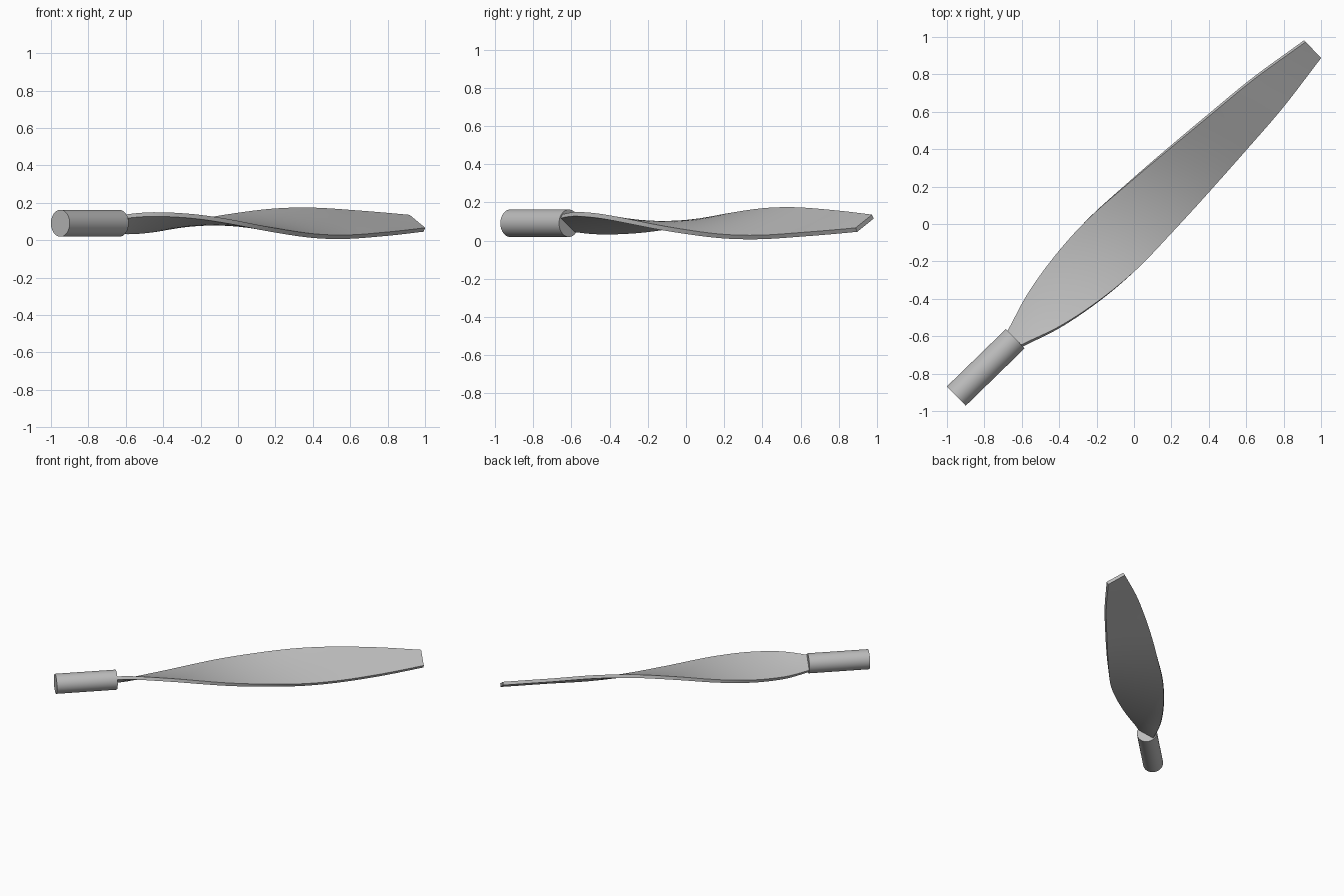
import bpy, bmesh, math
from mathutils import Vector, Matrix

cube = bpy.data.objects.get("Cube")
if cube:
    bpy.data.objects.remove(cube, do_unlink=True)

grey = bpy.data.materials.new("plain grey")
grey.use_nodes = True
colour = (0.5, 0.5, 0.5, 1)
grey.diffuse_color = colour
grey.node_tree.nodes["Principled BSDF"].inputs["Base Color"].default_value = colour

# Shared axis: shank end, blade root and blade tip lie on one line
START = Vector((-0.95, -0.92, 0.091))
TIP = Vector((0.955, 0.935, 0.091))
AXIS = (TIP - START).normalized()
SIDE = Vector((-AXIS.y, AXIS.x, 0))
UP = Vector((0, 0, 1))
LENGTH = (TIP - START).length
SHANK = 0.44
RADIUS = 0.072
THICKNESS = 0.024


def finish(name, bm, angle):
    bmesh.ops.recalc_face_normals(bm, faces=bm.faces)
    mesh = bpy.data.meshes.new(name)
    bm.to_mesh(mesh)
    bm.free()
    mesh.materials.append(grey)
    obj = bpy.data.objects.new(name, mesh)
    bpy.context.collection.objects.link(obj)
    bpy.ops.object.select_all(action="DESELECT")
    obj.select_set(True)
    bpy.context.view_layer.objects.active = obj
    bpy.ops.object.shade_smooth_by_angle(angle=math.radians(angle))
    return obj


def smooth_value(keys, column, x):
    """Cubic interpolation through the keyed stations."""
    i = 0
    while i < len(keys) - 2 and x > keys[i + 1][0]:
        i += 1

    def slope(k):
        a, b = keys[max(k - 1, 0)], keys[min(k + 1, len(keys) - 1)]
        return (b[column] - a[column]) / (b[0] - a[0])

    a, b = keys[i], keys[i + 1]
    h = b[0] - a[0]
    t = (x - a[0]) / h
    return ((2 * t**3 - 3 * t**2 + 1) * a[column] + (t**3 - 2 * t**2 + t) * h * slope(i)
            + (3 * t**2 - 2 * t**3) * b[column] + (t**3 - t**2) * h * slope(i + 1))


# Round shank
bm = bmesh.new()
frame = Matrix((SIDE, UP, AXIS)).transposed().to_4x4()
frame.translation = START + AXIS * SHANK / 2
bmesh.ops.create_cone(bm, cap_ends=True, segments=48, radius1=RADIUS, radius2=RADIUS,
                      depth=SHANK, matrix=frame)
finish("shank", bm, 40)

# Blade stations: distance along the axis, half width, twist in degrees
STATIONS = [
    (SHANK, 0.064, -35),
    (0.64, 0.127, -22),
    (0.88, 0.168, -11.5),
    (1.15, 0.187, 0),
    (1.43, 0.180, 12),
    (1.76, 0.169, 24),
    (2.03, 0.152, 28.5),
    (2.33, 0.122, 28),
    (LENGTH, 0.069, 30),
]
STEPS, ACROSS = 56, 8

# Twisted blade with square edges, lofted from rectangular sections
bm = bmesh.new()
rings = []
for s in range(STEPS + 1):
    dist = SHANK + (LENGTH - SHANK) * s / STEPS
    half = smooth_value(STATIONS, 1, dist)
    twist = math.radians(smooth_value(STATIONS, 2, dist))
    chord = SIDE * math.cos(twist) + UP * math.sin(twist)
    normal = UP * math.cos(twist) - SIDE * math.sin(twist)
    centre = START + AXIS * dist
    spread = [2 * k / ACROSS - 1 for k in range(ACROSS + 1)]
    outline = [(k, 1) for k in spread] + [(k, -1) for k in reversed(spread)]
    rings.append([bm.verts.new(centre + chord * half * k + normal * THICKNESS / 2 * n)
                  for k, n in outline])
for a, b in zip(rings, rings[1:]):
    for i in range(len(a)):
        j = (i + 1) % len(a)
        bm.faces.new((a[i], a[j], b[j], b[i]))
bm.faces.new(rings[0])
bm.faces.new(rings[-1])
finish("blade", bm, 40)
